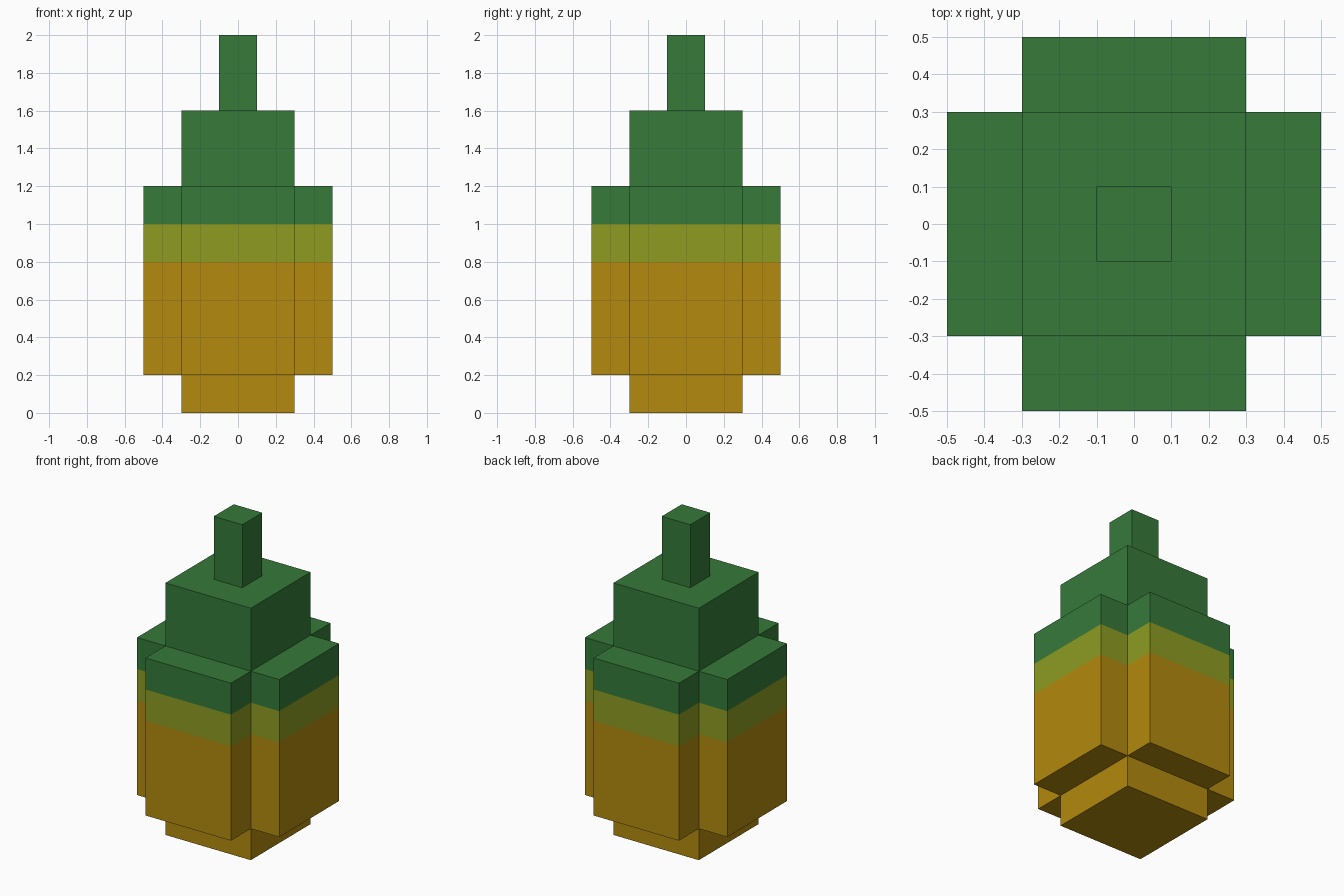
import bpy
import bmesh
from math import pi
from mathutils import Matrix, Vector

old = bpy.data.objects.get("Cube")
if old:
    bpy.data.objects.remove(old, do_unlink=True)


def linear(c):
    c /= 255
    return c / 12.92 if c <= 0.04045 else ((c + 0.055) / 1.055) ** 2.4


def make_material(name, *rgb):
    colour = (*[linear(c) for c in rgb], 1)
    mat = bpy.data.materials.new(name)
    mat.use_nodes = True
    mat.diffuse_color = colour
    mat.node_tree.nodes["Principled BSDF"].inputs["Base Color"].default_value = colour
    return mat


gold = make_material("gold", 179, 138, 13)
olive = make_material("olive", 142, 156, 34)
green = make_material("green", 54, 122, 58)

BANDS = (0.8, 1.0)  # heights where the colour changes


def block(name, low, high, open_side, turn=0):
    """Box between two corners, left open where it joins its neighbour."""
    low, high, open_side = Vector(low), Vector(high), Vector(open_side)
    bm = bmesh.new()
    bmesh.ops.create_cube(bm, size=1)
    bmesh.ops.scale(bm, vec=high - low, verts=bm.verts)
    bmesh.ops.translate(bm, vec=(low + high) / 2, verts=bm.verts)
    for z in BANDS:
        bmesh.ops.bisect_plane(bm, geom=bm.verts[:] + bm.edges[:] + bm.faces[:],
                               plane_co=(0, 0, z), plane_no=(0, 0, 1))
    bm.normal_update()
    for face in bm.faces:
        face.material_index = sum(face.calc_center_median().z > z for z in BANDS)
    joined = [f for f in bm.faces if f.normal.dot(open_side) > 0.9]
    bmesh.ops.delete(bm, geom=joined, context='FACES')
    bm.transform(Matrix.Rotation(turn, 4, 'Z'))
    mesh = bpy.data.meshes.new(name)
    bm.to_mesh(mesh)
    bm.free()
    for mat in (gold, olive, green):
        mesh.materials.append(mat)
    bpy.context.collection.objects.link(bpy.data.objects.new(name, mesh))


UP, DOWN = (0, 0, 1), (0, 0, -1)

# Stacked core: foot, shoulder and stem
block("foot", (-0.3, -0.3, 0), (0.3, 0.3, 0.2), UP)
block("shoulder", (-0.3, -0.3, 1.2), (0.3, 0.3, 1.6), DOWN)
block("stem", (-0.1, -0.1, 1.6), (0.1, 0.1, 2), DOWN)

# Four banded lobes around the core
for i, side in enumerate(("left", "back", "right", "front")):
    block(side + "_lobe", (0.3, -0.3, 0.2), (0.5, 0.3, 1.2), (-1, 0, 0), i * pi / 2)
